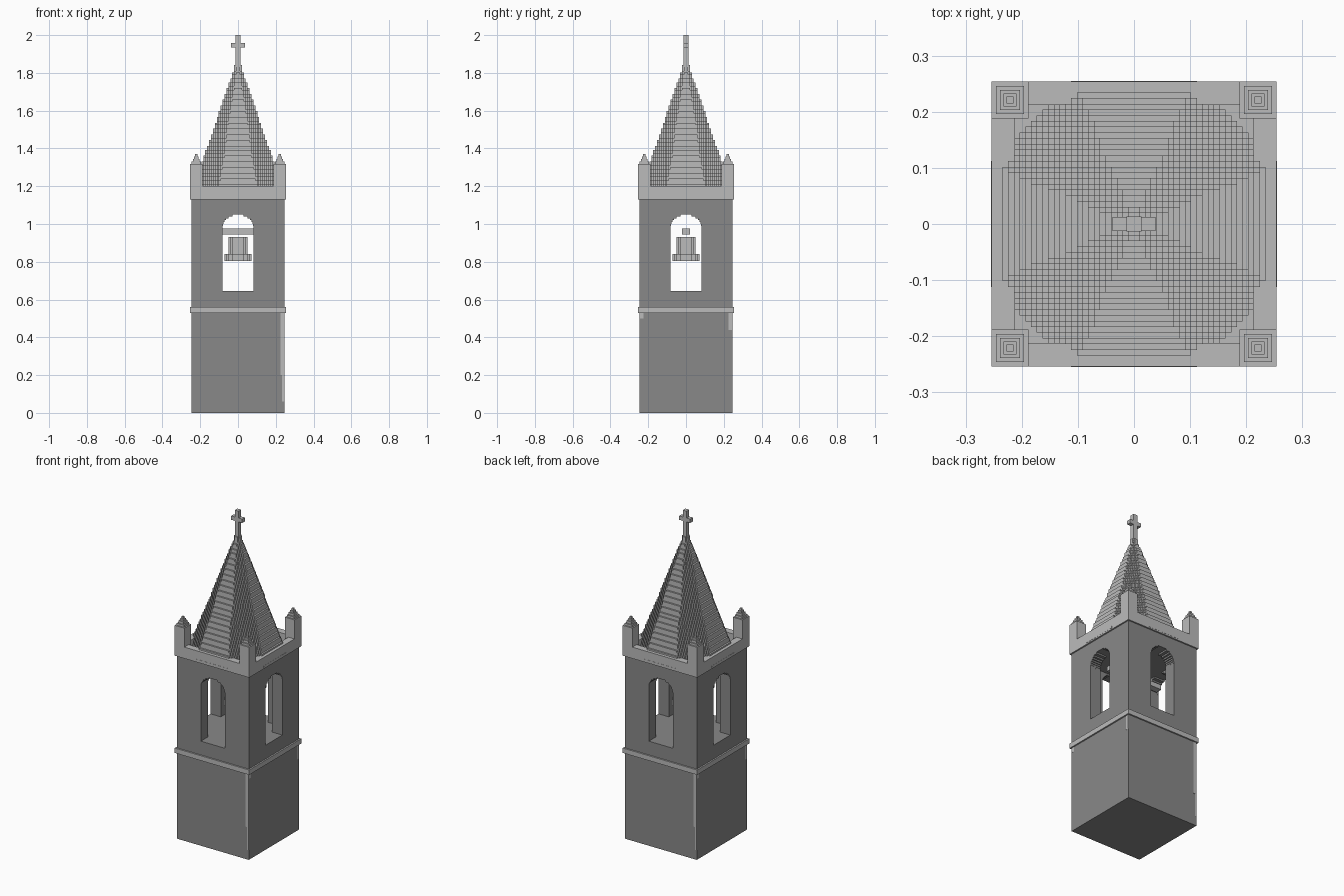
import bpy, bmesh, math

V = 0.0102  # size of one block

if "Cube" in bpy.data.objects:
    bpy.data.objects.remove(bpy.data.objects["Cube"])


def make_material(name, value):
    mat = bpy.data.materials.new(name)
    mat.use_nodes = True
    colour = (value, value, value, 1)
    mat.diffuse_color = colour
    mat.node_tree.nodes["Principled BSDF"].inputs["Base Color"].default_value = colour
    return mat


WALL = make_material("dark stone", 0.25)
TRIM = make_material("light stone", 0.5)


def finish(name, bm, mat):
    bmesh.ops.recalc_face_normals(bm, faces=bm.faces)
    mesh = bpy.data.meshes.new(name)
    bm.to_mesh(mesh)
    bm.free()
    mesh.materials.append(mat)
    obj = bpy.data.objects.new(name, mesh)
    bpy.context.collection.objects.link(obj)
    return obj


def prism(bm, outline, z0, z1):
    """Extrude a flat outline from z0 to z1."""
    face = bm.faces.new([bm.verts.new((x, y, z0)) for x, y in outline])
    top = bmesh.ops.extrude_face_region(bm, geom=[face])["geom"]
    verts = [g for g in top if isinstance(g, bmesh.types.BMVert)]
    bmesh.ops.translate(bm, verts=verts, vec=(0, 0, z1 - z0))


def box(bm, x0, x1, y0, y1, z0, z1):
    prism(bm, [(x0, y0), (x1, y0), (x1, y1), (x0, y1)], z0, z1)


def stepped_outline(width_at, size):
    """Four-way symmetric staircase outline; width_at(y) gives the half width."""
    quarter, last = [], None
    for k in range(round(size / V)):
        w = round(width_at((k + 0.5) * V) / V) * V
        if w <= 0:
            break
        if w != last:
            if last is not None:
                quarter.append((last, k * V))
                quarter.append((w, k * V))
            last = w
        end = (k + 1) * V
    quarter = quarter + [(last, end)]
    upper = quarter + [(-x, y) for x, y in reversed(quarter)]
    return upper + [(-x, -y) for x, y in upper]


def octagon(a):
    return stepped_outline(lambda y: min(a, a * math.sqrt(2) - y), a)


def disc(r):
    return stepped_outline(lambda y: math.sqrt(max(r * r - y * y, 0)), r)


# Lower tower
bm = bmesh.new()
box(bm, -.245, .245, -.245, .245, 0, .645)
finish("tower_base", bm, WALL)

# Belfry: four corner piers, narrowing openings in the arch, solid cap
bm = bmesh.new()
OUT, IN, SILL, SPRING, CROWN = .245, .175, .645, .98, 1.05


def piers(w, z0, z1):
    pier = [(w, OUT), (OUT, OUT), (OUT, w), (IN, w), (IN, IN), (w, IN)]
    for sx in (-1, 1):
        for sy in (-1, 1):
            prism(bm, [(sx * x, sy * y) for x, y in pier], z0, z1)


piers(.082, SILL, SPRING)
steps = 7
rise = (CROWN - SPRING) / steps
for i in range(steps):
    t = (i + 0.5) / steps
    piers(.082 * math.sqrt(1 - t * t), SPRING + i * rise, SPRING + (i + 1) * rise)
box(bm, -OUT, OUT, -OUT, OUT, CROWN, 1.135)
finish("belfry", bm, WALL)

# String course
bm = bmesh.new()
box(bm, -.254, .254, -.254, .254, .53, .56)
finish("string_course", bm, TRIM)

# Pale slivers at the lower wall corners, repeated by half turn
bm = bmesh.new()
for s in (-1, 1):
    for x0, x1, y0, y1, z0 in ((.224, .245, .244, .246, .2), (.234, .245, .244, .246, .06)):
        prism(bm, [(s * x, -s * y) for x, y in ((x0, y0), (x1, y0), (x1, y1), (x0, y1))], z0, .53)
    for y, z0 in ((-.234, .5), (.234, .44)):
        xs = sorted((s * .244, s * .246))
        box(bm, xs[0], xs[1], s * y - .009, s * y + .009, z0, .53)
finish("corner_slivers", bm, TRIM)

# Parapet: deck and four low walls
bm = bmesh.new()
box(bm, -.254, .254, -.254, .254, 1.13, 1.138)
for s in (-1, 1):
    a, b = sorted((s * .212, s * .254))
    box(bm, -.254, .254, a, b, 1.13, 1.2)
    box(bm, a, b, -.212, .212, 1.13, 1.2)
finish("parapet", bm, TRIM)

# Corner pinnacles with stepped caps
bm = bmesh.new()
for sx in (-1, 1):
    for sy in (-1, 1):
        cx, cy = sx * .221, sy * .221
        z = 1.138
        for r, top in ((.033, 1.317), (.025, 1.33), (.018, 1.345), (.012, 1.357), (.006, 1.37)):
            box(bm, cx - r, cx + r, cy - r, cy + r, z, top)
            z = top
finish("pinnacles", bm, TRIM)

# Octagonal spire in block layers
bm = bmesh.new()
z = 1.138
while z < 1.84:
    apothem = .233 - .343 * (z + V / 2 - 1.2)
    prism(bm, octagon(max(apothem, 1.5 * V)), z, z + V)
    z += V
finish("spire", bm, TRIM)

# Cross
bm = bmesh.new()
box(bm, -.013, .013, -.013, .013, 1.83, 2.0)
box(bm, -.038, .038, -.0129, .0129, 1.934, 1.958)
finish("cross", bm, TRIM)

# Bell and its beam
bm = bmesh.new()
prism(bm, disc(.073), .805, .84)
prism(bm, disc(.053), .84, .93)
finish("bell", bm, TRIM)
bm = bmesh.new()
box(bm, -.18, .18, -.02, .02, .945, .975)
finish("bell_beam", bm, TRIM)
